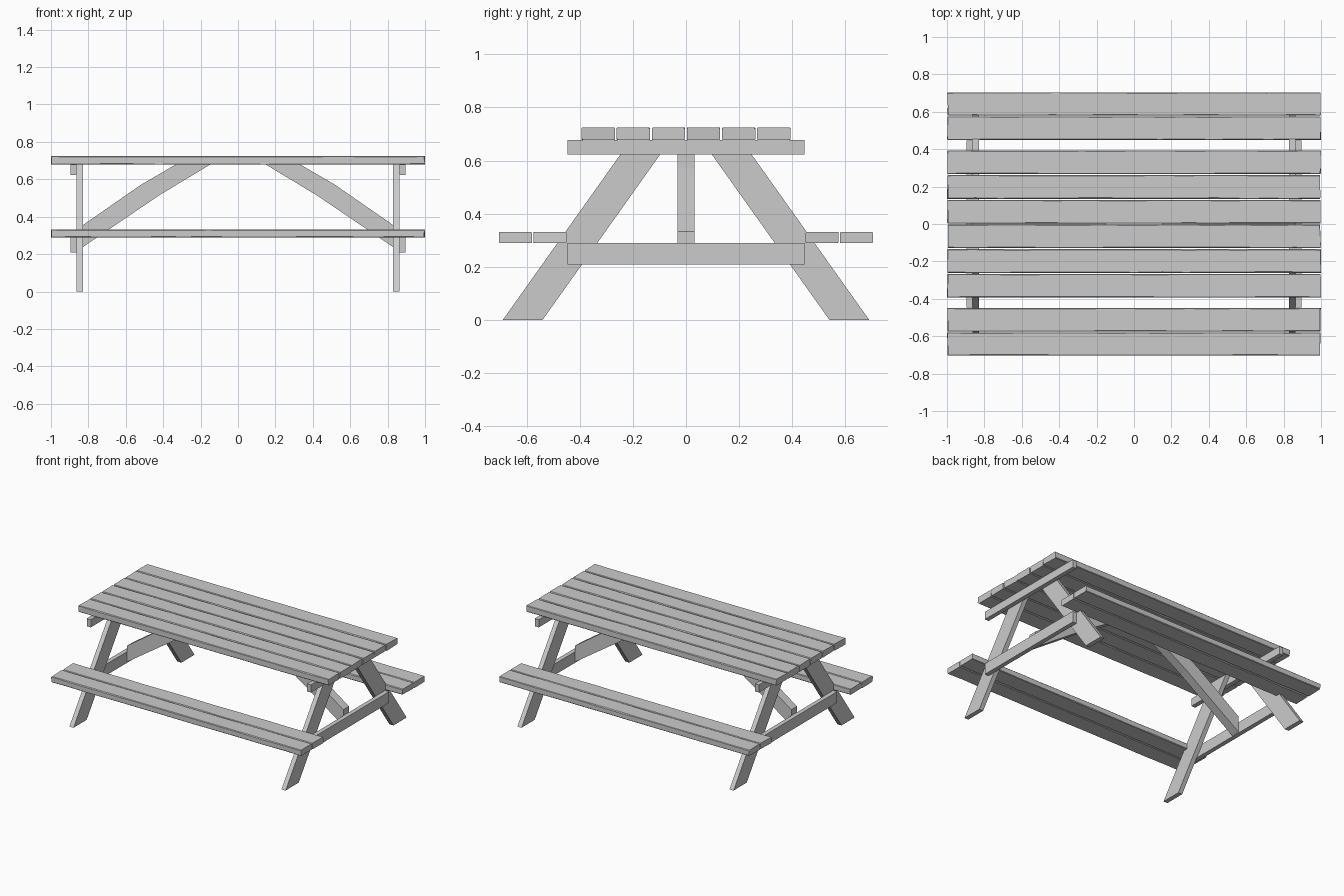
import bpy, bmesh, random
from mathutils import Vector

random.seed(4)
cube = bpy.data.objects.get("Cube")
if cube:
    bpy.data.objects.remove(cube, do_unlink=True)

# One plain weathered-timber colour
wood = bpy.data.materials.new("grey_wood")
wood.use_nodes = True
colour = (0.6, 0.6, 0.6, 1)
wood.diffuse_color = colour
wood.node_tree.nodes["Principled BSDF"].inputs["Base Color"].default_value = colour


def finish(bm, name):
    bmesh.ops.recalc_face_normals(bm, faces=bm.faces)
    mesh = bpy.data.meshes.new(name)
    bm.to_mesh(mesh)
    bm.free()
    mesh.materials.append(wood)
    obj = bpy.data.objects.new(name, mesh)
    bpy.context.collection.objects.link(obj)
    return obj


def prism(name, outline, offset):
    """Extrude a flat outline along an offset vector."""
    bm = bmesh.new()
    face = bm.faces.new([bm.verts.new(p) for p in outline])
    new = bmesh.ops.extrude_face_region(bm, geom=[face])["geom"]
    verts = [v for v in new if isinstance(v, bmesh.types.BMVert)]
    bmesh.ops.translate(bm, verts=verts, vec=Vector(offset))
    return finish(bm, name)


def plank(name, y0, y1, z0, z1, length=2.0, stations=15):
    """Loft a worn board with chamfered, slightly uneven edges along x."""
    bm = bmesh.new()
    rings = []
    for i in range(stations):
        t = i / (stations - 1)
        end = i in (0, stations - 1)
        x = (t - 0.5) * length
        wear = [random.uniform(0.002, 0.006) for _ in range(4)]
        a, b, c, d = wear
        section = [(y0 + a, z0), (y1 - b, z0), (y1, z0 + b), (y1, z1 - c),
                   (y1 - c, z1), (y0 + d, z1), (y0, z1 - d), (y0, z0 + a)]
        ring = []
        for y, z in section:
            chip = random.uniform(0, 0.008) if end else random.uniform(-0.01, 0.01)
            ring.append(bm.verts.new((x - chip * (1 if t > 0.5 else -1), y, z)))
        rings.append(ring)
    for r, s in zip(rings, rings[1:]):
        for k in range(8):
            n = (k + 1) % 8
            bm.faces.new((r[k], r[n], s[n], s[k]))
    bm.faces.new(rings[0])
    bm.faces.new(rings[-1])
    return finish(bm, name)


# Six table boards
PITCH, GAP = 0.132, 0.006
for i in range(6):
    y = (i - 3) * PITCH
    plank(f"table_board_{i + 1}", y + GAP / 2, y + PITCH - GAP / 2, 0.678, 0.724)

# Two boards for each bench
for side, label in ((-1, "front"), (1, "back")):
    for j, (inner, outer) in enumerate(((0.45, 0.575), (0.58, 0.704))):
        low, high = sorted((side * inner, side * outer))
        plank(f"{label}_bench_board_{j + 1}", low, high, 0.289, 0.331)

# End frames: splayed legs, outer rails and diagonal braces
for sx, end in ((-1, "right"), (1, "left")):
    leg_x, rail_x = sx * 0.83, sx * 0.863
    for sy, label in ((-1, "front"), (1, "back")):
        legs = [(0.54, 0), (0.69, 0), (0.208, 0.678), (0.058, 0.678)]
        prism(f"{label}_{end}_leg", [(leg_x, sy * y, z) for y, z in legs],
              (sx * 0.033, 0, 0))

    for label, z0, z1 in (("table", 0.622, 0.678), ("bench", 0.209, 0.289)):
        rail = [(-0.446, z0), (0.446, z0), (0.446, z1), (-0.446, z1)]
        prism(f"{end}_{label}_rail", [(rail_x, y, z) for y, z in rail],
              (sx * 0.032, 0, 0))

    brace = [(0.863, 0.215), (0.863, 0.332), (0.52, 0.57), (0.335, 0.678),
             (0.15, 0.678), (0.42, 0.515)]
    prism(f"{end}_brace", [(sx * x, -0.032, z) for x, z in brace], (0, 0.064, 0))
